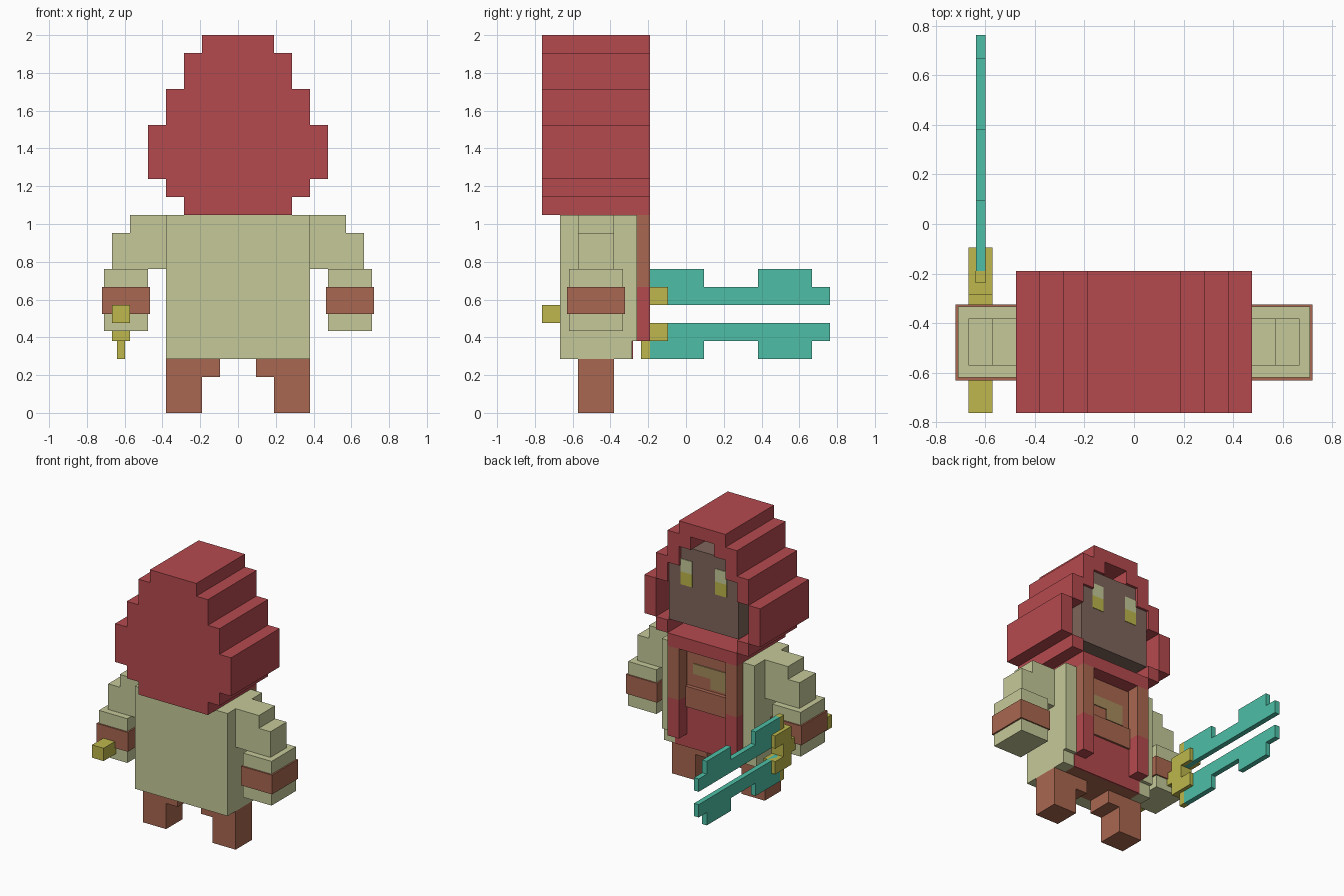
import bpy, bmesh

if "Cube" in bpy.data.objects:
    bpy.data.objects.remove(bpy.data.objects["Cube"])

U = 2 / 21  # one block of the grid the figure is built on


def material(name, hex_code):
    m = bpy.data.materials.new(name)
    srgb = [int(hex_code[i:i + 2], 16) / 255 for i in (0, 2, 4)]
    m.diffuse_color = [c / 12.92 if c < 0.04 else ((c + 0.055) / 1.055) ** 2.4
                       for c in srgb] + [1]
    m.use_nodes = True
    m.node_tree.nodes["Principled BSDF"].inputs["Base Color"].default_value = m.diffuse_color
    return m


RED = material("red_cloth", "B54A4E")
BEIGE = material("beige_cloth", "C5C998")
BROWN = material("brown_leather", "A96750")
DARK = material("shadowed_face", "7F665B")
YELLOW = material("yellow_metal", "BDB74C")
TEAL = material("teal_blade", "4DBFA6")
TAN = material("tan_shirt", "A68C5C")


def finish(name, bm, mat):
    bmesh.ops.recalc_face_normals(bm, faces=bm.faces)
    me = bpy.data.meshes.new(name)
    bm.to_mesh(me)
    bm.free()
    me.materials.append(mat)
    ob = bpy.data.objects.new(name, me)
    bpy.context.collection.objects.link(ob)
    return ob


def box(name, mat, x, y, z):
    """Box from (min, max) pairs in blocks."""
    bm = bmesh.new()
    bmesh.ops.create_cube(bm, size=1)
    for v in bm.verts:
        v.co = [U * (r[0] if c < 0 else r[1]) for c, r in zip(v.co, (x, y, z))]
    return finish(name, bm, mat)


def pair(name, mat, x, y, z):
    box(name + "_right", mat, x, y, z)
    box(name + "_left", mat, (-x[1], -x[0]), y, z)


def extrude(name, mat, points, offset):
    bm = bmesh.new()
    face = bm.faces.new([bm.verts.new([U * c for c in p]) for p in points])
    new = bmesh.ops.extrude_face_region(bm, geom=[face])["geom"]
    verts = [g for g in new if isinstance(g, bmesh.types.BMVert)]
    bmesh.ops.translate(bm, verts=verts, vec=[U * c for c in offset])
    return finish(name, bm, mat)


def stepped(name, mat, rows, y0, y1):
    """Symmetric stepped outline from (bottom, top, half width) rows."""
    side = [(w, z) for a, b, w in rows for z in (a, b)]
    pts = [(w, y0, z) for w, z in side] + [(-w, y0, z) for w, z in reversed(side)]
    return extrude(name, mat, pts, (0, y1 - y0, 0))


# Hood with a stepped opening
hood = stepped("hood", RED, [(11, 12, 3), (12, 13, 4), (13, 16, 5), (16, 18, 4),
                             (18, 20, 3), (20, 21, 2)], -8, -2)
cutter = stepped("hood_cutter", RED, [(12, 13, 3), (13, 16, 4), (16, 17.5, 3),
                                      (17.5, 19, 2), (19, 20, 1)], -4, -1)
cutter.hide_render = True
cutter.hide_viewport = True
mod = hood.modifiers.new("opening", 'BOOLEAN')
mod.operation = 'DIFFERENCE'
mod.solver = 'EXACT'
mod.object = cutter

# Face and eyes
stepped("face", DARK, [(13, 17.5, 2.99), (17.5, 19, 1.99)], -4.1, -2.2)
pair("eye_upper", BEIGE, (1, 2), (-2.25, -2.16), (17, 18))
pair("eye_lower", YELLOW, (1, 2), (-2.25, -2.16), (16, 17))

# Body, shirt, belt and skirt
box("body", BROWN, (-3, 3), (-6, -3.1), (3, 11))
box("shirt_patch_high", TAN, (-1.5, 1.5), (-3.15, -3.03), (8.8, 9.6))
box("shirt_patch_low", TAN, (-1.5, 0), (-3.15, -3.03), (8, 8.8))
box("belt", BROWN, (-3, 3), (-3.2, -2.8), (6.2, 7.8))
box("skirt", RED, (-3, 3), (-3.2, -2.95), (3, 6.2))

# Coat back, sides and lapels
box("coat_back", BEIGE, (-4, 4), (-7, -6), (3, 11))
pair("coat_side", BEIGE, (3, 4), (-6, -3), (3, 11))
pair("coat_lapel", BEIGE, (3, 4), (-3, -2.73), (4, 11))
pair("strap", BROWN, (2, 3), (-3, -2), (7, 11))
pair("strap_end", RED, (2, 3), (-3, -2), (4, 7))

# Arms
pair("shoulder", BEIGE, (4, 6), (-6, -4), (8, 11))
pair("upper_sleeve", BEIGE, (6, 7), (-6, -4), (8, 10))
pair("forearm", BEIGE, (5, 7.45), (-6.5, -3.5), (4.55, 8))
pair("wrist_band", BROWN, (4.88, 7.57), (-6.62, -3.4), (5.5, 7))

# Legs
pair("leg", BROWN, (2, 4), (-6, -4), (0, 3))
pair("leg_inner", BROWN, (1, 2), (-6, -4), (2, 3))

# Two-pronged blade, mirrored about the grip
MID = 5.5
GX = (-7, -6)
box("grip", YELLOW, GX, (-8, -2), (5, 6))
box("guard", YELLOW, GX, (-3, -2), (4, 7))
box("guard_plate", YELLOW, (-6.72, -6.28), (-2.5, -2), (3, 8))
blade = [(-2, .5), (8, .5), (8, 1.5), (7, 1.5), (7, 2.5), (4, 2.5),
         (4, 1.5), (1, 1.5), (1, 2.5), (-2, 2.5)]
for side, s in (("upper", 1), ("lower", -1)):
    box("guard_tip_" + side, YELLOW, GX, (-2, -1),
        tuple(sorted((MID + s * .5, MID + s * 1.5))))
    extrude("blade_" + side, TEAL, [(-6.7, y, MID + s * h) for y, h in blade],
            (.4, 0, 0))
